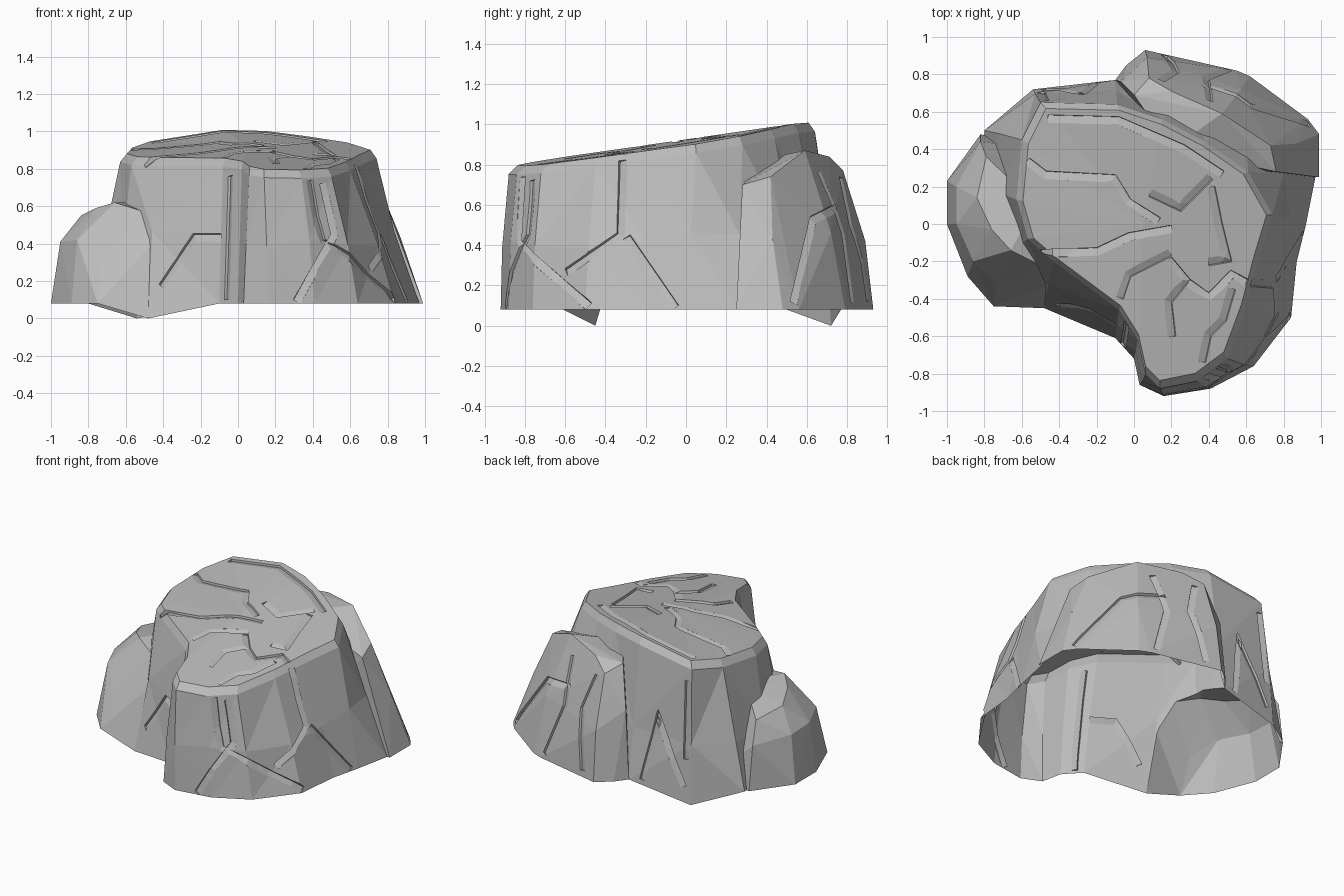
import bpy, bmesh, random
from mathutils import Vector
from mathutils.bvhtree import BVHTree

random.seed(4)
cube = bpy.data.objects.get("Cube")
if cube:
    bpy.data.objects.remove(cube, do_unlink=True)

stone = bpy.data.materials.new("stone grey")
stone.use_nodes = True
stone.diffuse_color = (0.5, 0.5, 0.5, 1)
stone.node_tree.nodes["Principled BSDF"].inputs["Base Color"].default_value = stone.diffuse_color
stone.node_tree.nodes["Principled BSDF"].inputs["Roughness"].default_value = 0.9


def finish(bm, name):
    """Turn a bmesh into a linked stone object."""
    bmesh.ops.recalc_face_normals(bm, faces=bm.faces[:])
    mesh = bpy.data.meshes.new(name)
    bm.to_mesh(mesh)
    bm.free()
    mesh.materials.append(stone)
    obj = bpy.data.objects.new(name, mesh)
    bpy.context.collection.objects.link(obj)
    return obj


def loft(bm, rings):
    """Skin a list of closed vertex rings."""
    for lower, upper in zip(rings, rings[1:]):
        count = len(lower)
        for i in range(count):
            j = (i + 1) % count
            bm.faces.new((lower[i], lower[j], upper[j], upper[i]))


def fan(bm, ring, centre):
    hub = bm.verts.new(centre)
    for i, vert in enumerate(ring):
        bm.faces.new((vert, ring[(i + 1) % len(ring)], hub))


def hull(name, points):
    """Convex chunk from points given in hundredths."""
    bm = bmesh.new()
    for point in points:
        bm.verts.new(Vector(point) / 100)
    result = bmesh.ops.convex_hull(bm, input=bm.verts[:])
    loose = [v for v in result["geom_interior"] if isinstance(v, bmesh.types.BMVert)]
    bmesh.ops.delete(bm, geom=loose, context="VERTS")
    return finish(bm, name)


def combine(target, tool, operation):
    """Apply a boolean and discard the tool; keep the old mesh if it fails."""
    modifier = target.modifiers.new("combine", "BOOLEAN")
    modifier.operation = operation
    modifier.solver = "EXACT"
    modifier.use_self = operation == "DIFFERENCE"
    modifier.object = tool
    bpy.context.view_layer.update()
    graph = bpy.context.evaluated_depsgraph_get()
    mesh = bpy.data.meshes.new_from_object(target.evaluated_get(graph))
    target.modifiers.clear()
    if len(mesh.polygons) > len(target.data.polygons) // 2:
        target.data = mesh
    bpy.data.objects.remove(tool, do_unlink=True)


def top_height(x, y):
    """Tilted top that falls towards the front and a little to each side."""
    if x > 0:
        return 0.93 + 0.15 * y - 0.05 * x
    return 0.93 + 0.15 * y + 0.1 * x * (1 + max(y, 0))


# Main block: foot outline and matching shoulder outline, in hundredths
foot = [(3, -86), (16, -92), (41, -88), (64, -76), (84, -50), (87, -20),
        (92, 0), (97, 25), (80, 58), (40, 72), (-10, 77), (-54, 72),
        (-80, 50), (-78, 20), (-64, -15), (-48, -45), (-10, -61), (0, -72)]
shoulder = [(6, -80), (14, -88), (34, -84), (50, -72), (60, -45), (67, -18),
            (74, 5), (61, 28), (38, 44), (15, 56), (-9, 64), (-50, 65),
            (-60, 45), (-63, 13), (-57, -8), (-43, -20), (-8, -46), (2, -62)]
spikes = ((-54, 72), (-48, -45))

bm = bmesh.new()
rings = [[], [], [], []]
for low, high in zip(foot, shoulder):
    a, b = Vector(low) / 100, Vector(high) / 100
    rim = b * 0.95 + Vector((0.005, 0))
    rim_z = top_height(*rim)
    rise = random.uniform(0.4, 0.52)
    middle = a.lerp(b, rise) * 1.01
    rings[0].append(bm.verts.new((*a, 0 if low in spikes else 0.08)))
    rings[1].append(bm.verts.new((*middle, 0.08 + rise * 0.75)))
    rings[2].append(bm.verts.new((*b, rim_z - 0.045)))
    rings[3].append(bm.verts.new((*rim, rim_z)))
loft(bm, rings)
fan(bm, rings[0], (0, 0, 0.08))
fan(bm, rings[-1], (0.05, 0, 0.925))
bmesh.ops.triangulate(bm, faces=bm.faces[:])
rock = finish(bm, "rock")

# Low boulder on one side
boulder = hull("boulder", [
    (-82, 48, 8), (-100, 23, 8), (-100, 0, 8), (-89, -28, 8), (-75, -44, 8), (-48, -45, 0),
    (-44, -30, 8), (-50, 40, 8), (-82, 44, 38), (-95, 20, 40), (-95, 0, 41), (-86, -20, 42),
    (-73, -32, 30), (-56, -34, 32), (-43, -32, 43), (-79, 36, 52), (-84, 14, 55),
    (-76, -3, 59), (-66, -14, 62), (-50, -22, 57), (-52, 10, 62)])

# Shoulder lump at the back
lump = hull("back_lump", [
    (99, 25, 8), (99, 48, 8), (93, 56, 8), (62, 79, 8), (55, 82, 8), (6, 93, 8),
    (-4, 85, 8), (-10, 77, 8), (20, 30, 8), (87, 43, 43), (57, 72, 46), (7, 89, 42),
    (-7, 76, 55), (8, 78, 77), (20, 71, 84), (47, 59, 87), (73, 42, 74), (76, 28, 70),
    (0, 69, 83), (20, 40, 83)])

combine(rock, boulder, "UNION")
combine(rock, lump, "UNION")

# Cracks: a path drawn in two axes and projected on to the rock
probe = bmesh.new()
probe.from_mesh(rock.data)
surface = BVHTree.FromBMesh(probe)
probe.free()
projections = {
    "top": lambda u, v: (Vector((u, v, 3)), Vector((0, 0, -1))),
    "front": lambda u, v: (Vector((u, -3, v)), Vector((0, 1, 0))),
    "back": lambda u, v: (Vector((u, 3, v)), Vector((0, -1, 0))),
    "side": lambda u, v: (Vector((3, u, v)), Vector((-1, 0, 0))),
}


def crack(side, path, width=0.04, depth=0.014):
    """Carve a shallow groove with one steep bank and one gentle bank."""
    hits, normals = [], []
    corners = [Vector(p) / 100 for p in path]
    for k, (start, end) in enumerate(zip(corners, corners[1:])):
        steps = max(2, int((end - start).length / 0.06))
        last = k == len(corners) - 2
        for i in range(steps + last):
            origin, direction = projections[side](*start.lerp(end, i / steps))
            place, normal, _, _ = surface.ray_cast(origin, direction)
            if place:
                hits.append(place)
                normals.append(normal)
    bm = bmesh.new()
    sections = []
    for i, place in enumerate(hits):
        out = sum(normals[max(i - 2, 0):i + 3], Vector()).normalized()
        along = hits[min(i + 1, len(hits) - 1)] - hits[max(i - 1, 0)]
        across = along.cross(out).normalized()
        sections.append([bm.verts.new(p) for p in (
            place + out * 0.03 - across * 0.012,
            place - out * depth,
            place + across * width,
            place + out * 0.03 + across * width)])
    loft(bm, sections)
    bm.faces.new(sections[0])
    bm.faces.new(sections[-1])
    bmesh.ops.triangulate(bm, faces=bm.faces[:])
    cutter = finish(bm, "crack_cutter")
    cutter.hide_render = True
    combine(rock, cutter, "DIFFERENCE")


cracks = {
    "top": [
        [(-56, 35), (-47, 28), (-10, 26), (-2, 13), (14, 3)],
        [(-50, -14), (-20, -13), (-3, -5), (20, -1)],
        [(42, 24), (25, 7), (8, 15)],
        [(43, 20), (47, 0), (52, -20), (40, -22)],
        [(20, -18), (30, -30), (20, -42), (22, -60)],
        [(30, -30), (40, -37), (52, -25), (61, -30)],
        [(20, -17), (-2, -28), (-6, -40)],
        [(54, -35), (49, -52), (41, -60), (38, -74)],
        [(-46, 58), (-8, 57), (27, 42), (48, 28)],
    ],
    "front": [
        [(-42, 18), (-24, 45), (-9, 45)],
        [(-7, 10), (-5, 76)],
        [(30, 10), (50, 45), (44, 72)],
    ],
    "side": [
        [(-80, 74), (-82, 42), (-74, 34), (-47, 11)],
        [(-60, 28), (-34, 46), (-33, 82)],
        [(-28, 45), (-4, 10)],
        [(52, 12), (62, 54), (74, 60)],
    ],
    "back": [
        [(-18, 10), (-27, 58), (-50, 12)],
        [(-48, 30), (-46, 82)],
        [(18, 12), (24, 50), (16, 74)],
        [(52, 12), (40, 46), (42, 76)],
    ],
}
for side, paths in cracks.items():
    for path in paths:
        crack(side, path)

# Open underside
bm = bmesh.new()
bm.from_mesh(rock.data)
under = [f for f in bm.faces if f.normal.z < -0.5 and f.calc_center_median().z < 0.1]
bmesh.ops.delete(bm, geom=under, context="FACES")
bm.to_mesh(rock.data)
bm.free()
rock.data.shade_flat()
